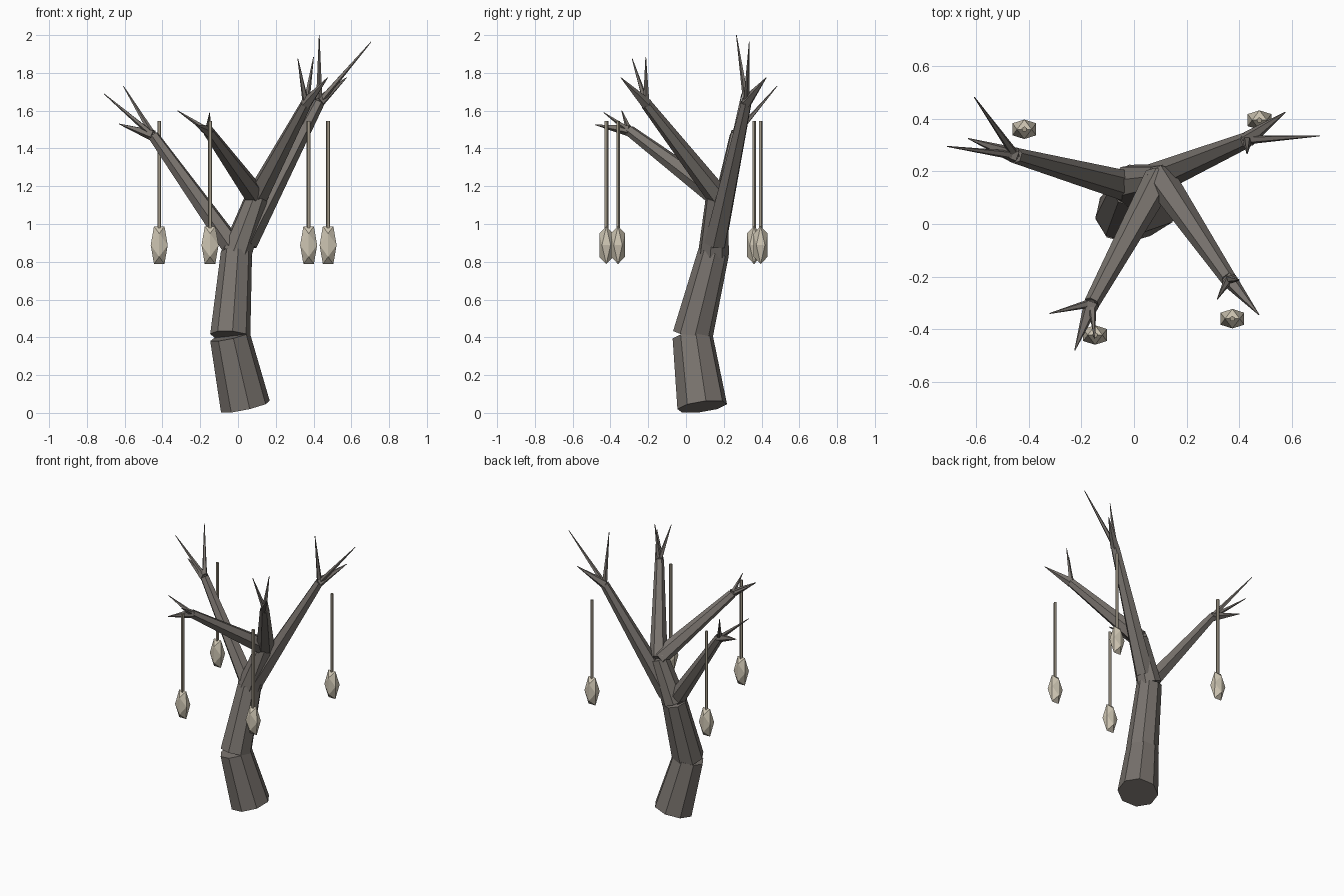
import bpy, math
from mathutils import Vector, Matrix

if "Cube" in bpy.data.objects:
    bpy.data.objects.remove(bpy.data.objects["Cube"])


def material(name, rgb):
    m = bpy.data.materials.new(name)
    m.diffuse_color = (*rgb, 1)
    m.use_nodes = True
    m.node_tree.nodes["Principled BSDF"].inputs["Base Color"].default_value = m.diffuse_color
    return m


BARK = material("bark", (0.19, 0.171, 0.155))
CORD = material("cord", (0.36, 0.32, 0.25))
HUSK = material("husk", (0.61, 0.555, 0.445))


def limb(name, a, b, r1, r2, sides, mat=BARK):
    """Tapered faceted cylinder running from a to b."""
    a, b = Vector(a), Vector(b)
    d = b - a
    bpy.ops.mesh.primitive_cone_add(vertices=sides, radius1=r1, radius2=r2, depth=d.length)
    ob = bpy.context.object
    ob.name = name
    spin = Matrix.Rotation(math.pi / sides, 4, 'Z')
    ob.matrix_world = (Matrix.Translation((a + b) / 2)
                       @ d.to_track_quat('Z', 'Y').to_matrix().to_4x4() @ spin)
    ob.data.materials.append(mat)
    return ob


# Crooked trunk in three tapered sections
limb("trunk_lower", (0.039, 0.086, 0.033), (-0.043, 0.035, 0.405), 0.134, 0.108, 8)
limb("trunk_middle", (-0.041, 0.035, 0.408), (-0.008, 0.146, 0.85), 0.107, 0.083, 8)
limb("trunk_upper", (-0.008, 0.146, 0.845), (0.098, 0.165, 1.14), 0.083, 0.061, 8)

# Branches: start, end, base radius, then three twig tips (leading twig first)
BRANCHES = {
    "front_left": ((0.098, 0.175, 1.14), (-0.16, -0.30, 1.495), 0.06,
                   [(-0.225, -0.48, 1.525), (-0.32, -0.34, 1.60), (-0.15, -0.435, 1.59)]),
    "front_right": ((0.098, 0.175, 1.14), (0.36, -0.21, 1.635), 0.06,
                    [(0.475, -0.345, 1.775), (0.317, -0.285, 1.875), (0.40, -0.213, 1.885)]),
    "back_right": ((0.04, 0.155, 0.90), (0.43, 0.32, 1.645), 0.064,
                   [(0.575, 0.425, 1.775), (0.705, 0.335, 1.965), (0.43, 0.267, 2.0)]),
    "back_left": ((-0.03, 0.145, 0.88), (-0.45, 0.26, 1.47), 0.058,
                  [(-0.63, 0.325, 1.53), (-0.71, 0.295, 1.69), (-0.607, 0.482, 1.73)]),
}
for name, (start, end, r, tips) in BRANCHES.items():
    limb(name + "_branch", start, end, r, 0.03, 6)
    for i, tip in enumerate(tips):
        limb(f"{name}_twig_{i + 1}", end, tip, 0.032 if i == 0 else 0.018, 0.002, 5)


def pod(name, x, y):
    """Icosahedron with an edge on top, stretched upright."""
    p = (1 + 5 ** 0.5) / 2
    pts = []
    for s in (-1, 1):
        for t in (-1, 1):
            pts += [(s, 0, t * p), (0, s * p, t), (s * p, t, 0)]
    # Faces are the triples of mutually neighbouring corners
    v = [Vector(q) for q in pts]
    near = lambda i, j: (v[i] - v[j]).length < 2.1
    faces = []
    for i in range(12):
        for j in range(i + 1, 12):
            for k in range(j + 1, 12):
                if near(i, j) and near(j, k) and near(i, k):
                    out = (v[j] - v[i]).cross(v[k] - v[i]).dot(v[i]) > 0
                    faces.append((i, j, k) if out else (i, k, j))
    me = bpy.data.meshes.new(name)
    me.from_pydata([(q.x / p * 0.045, q.y / p * 0.037, q.z / p * 0.1) for q in v], [], faces)
    me.materials.append(HUSK)
    ob = bpy.data.objects.new(name, me)
    ob.location = (x, y, 0.888)
    bpy.context.collection.objects.link(ob)


# Hanging pods on straight cords
for i, (x, y) in enumerate([(-0.417, 0.36), (-0.148, -0.422), (0.374, -0.36), (0.477, 0.395)]):
    limb(f"cord_{i + 1}", (x, y, 0.96), (x, y, 1.545), 0.011, 0.011, 5, CORD)
    pod(f"pod_{i + 1}", x, y)
